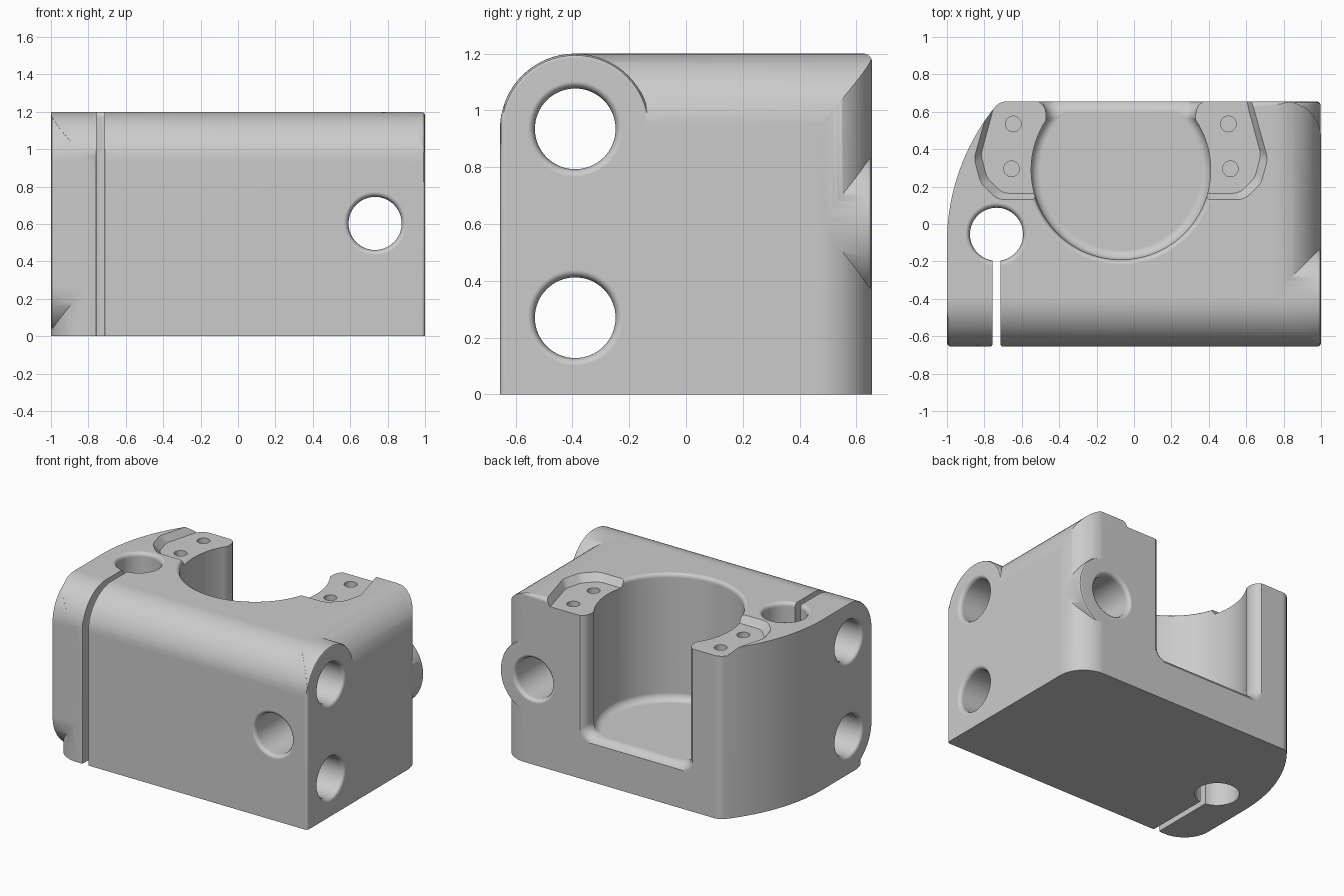
import bpy, bmesh, math
from mathutils import Vector

cube = bpy.data.objects.get("Cube")
if cube:
    bpy.data.objects.remove(cube)

W, D, H = 1.0, 0.655, 1.2      # half width, half depth, height
R = 0.265                      # large edge rounding, shared by the bosses
CORNER = 0.195                 # rounding of the upright corners
HOLE = 0.142
BORE = (-0.07, 0.29)
BORE_R, FLOOR = 0.48, 0.31

metal = bpy.data.materials.new("plain grey metal")
metal.use_nodes = True
metal.diffuse_color = (0.6, 0.6, 0.6, 1)
metal.node_tree.nodes["Principled BSDF"].inputs["Base Color"].default_value = (0.6, 0.6, 0.6, 1)


def place(axis, u, v, t):
    return {"x": (t, u, v), "y": (u, t, v), "z": (u, v, t)}[axis]


def loft(name, axis, sections):
    """Closed solid through (position, 2D outline) sections along an axis."""
    bm = bmesh.new()
    rings = [[bm.verts.new(place(axis, u, v, t)) for u, v in pts] for t, pts in sections]
    n = len(rings[0])
    for a, b in zip(rings, rings[1:]):
        for i in range(n):
            j = (i + 1) % n
            bm.faces.new((a[i], a[j], b[j], b[i]))
    bm.faces.new(rings[0])
    bm.faces.new(rings[-1])
    bmesh.ops.recalc_face_normals(bm, faces=bm.faces)
    mesh = bpy.data.meshes.new(name)
    bm.to_mesh(mesh)
    bm.free()
    mesh.materials.append(metal)
    obj = bpy.data.objects.new(name, mesh)
    bpy.context.collection.objects.link(obj)
    return obj


def prism(name, axis, pts, a, b):
    return loft(name, axis, [(a, pts), (b, pts)])


def circle(centre, r, stretch=0.0, n=64):
    """Circle, or an upright stadium when stretched upwards."""
    pts = []
    for i in range(n):
        a = 2 * math.pi * i / n
        u, v = centre[0] + r * math.cos(a), centre[1] + r * math.sin(a)
        if stretch and i == 0:
            pts += [(u, v), (u, v + stretch)]
        elif stretch and i == n // 2:
            pts += [(u, v + stretch), (u, v)]
        else:
            pts.append((u, v + (stretch if i < n // 2 else 0)))
    return pts


def rounded(corners, seg=16):
    """Polygon from (u, v, radius) corners."""
    pts, n = [], len(corners)
    for i, (u, v, r) in enumerate(corners):
        p = Vector((u, v))
        if r == 0:
            pts.append((u, v))
            continue
        a = (Vector(corners[i - 1][:2]) - p).normalized()
        b = (Vector(corners[(i + 1) % n][:2]) - p).normalized()
        half = a.angle(b) / 2
        c = p + (a + b).normalized() * r / math.sin(half)
        t = r / math.tan(half)
        s, e = p + a * t - c, p + b * t - c
        sweep = math.pi - 2 * half
        for k in range(seg + 1):
            f = k / seg
            q = c + (s * math.sin((1 - f) * sweep) + e * math.sin(f * sweep)) / math.sin(sweep)
            pts.append((q.x, q.y))
    return pts


def apply_boolean(target, tool, operation):
    tool.hide_render = True
    mod = target.modifiers.new("cut", "BOOLEAN")
    mod.operation, mod.object, mod.solver = operation, tool, "EXACT"
    bpy.context.view_layer.objects.active = target
    bpy.ops.object.modifier_apply(modifier=mod.name)
    bpy.data.objects.remove(tool)


# Body: plan outline with a bowed left side, trimmed by side and front profiles
bow = 1.156
plan = [(-W, -D, CORNER), (W, -D, 0.02), (W, D, CORNER), (-0.719, D, 0.08)]
for k in range(15):
    y = 0.6 - 0.7 * k / 14
    plan.append((-W + bow - math.sqrt(bow ** 2 - (y + 0.1) ** 2), y, 0))
body = prism("clamp_body", "z", rounded(plan), 0, H + 0.1)
side = rounded([(-D, -0.1, 0), (D, -0.1, 0), (D, H, 0.03), (-D, H, R)])
apply_boolean(body, prism("side_trim", "x", side, -1.2, 1.2), "INTERSECT")
front = rounded([(-1.2, -0.1, 0), (W, -0.1, 0), (W, H, R), (-1.2, H + 0.001, 0)])
apply_boolean(body, prism("front_trim", "y", front, -1, 1), "INTERSECT")

# Bosses that square off the rounded edges around the bolt holes
HY, HZ_LOW, HZ_TOP = -0.39, 0.27, 0.935
BX, BZ = 0.733, 0.603
br = R - 0.0005
EDGE = ((0, 0.016), (0.005, 0.006), (0.016, 0))


def boss(name, axis, centre, end, root, stretch=0.0):
    step = 1 if root > end else -1
    secs = [(end + step * d, circle(centre, br - inset, stretch)) for d, inset in EDGE]
    return loft(name, axis, secs + [(root, circle(centre, br, stretch))])


apply_boolean(body, boss("right_boss", "x", (HY, HZ_TOP), W - 0.0005, 0.6), "UNION")
apply_boolean(body, boss("left_boss", "x", (HY, HZ_LOW), -W + 0.0005, -0.6, HZ_TOP - HZ_LOW), "UNION")
apply_boolean(body, boss("back_boss", "y", (BX, BZ), D - 0.0005, 0.3), "UNION")

# Bolt holes with softened rims
RIM = ((-0.03, 0.027), (0, 0.027), (0.003, 0.016), (0.01, 0.007), (0.027, 0))


def bolt_hole(axis, centre, lo, hi):
    secs = [(lo + d, circle(centre, HOLE + f)) for d, f in RIM]
    secs += [(hi - d, circle(centre, HOLE + f)) for d, f in reversed(RIM)]
    apply_boolean(body, loft("hole_cutter", axis, secs), "DIFFERENCE")


for z in (HZ_LOW, HZ_TOP):
    bolt_hole("x", (HY, z), -W, W)
bolt_hole("y", (BX, BZ), -D, D)
PIN = (-0.735, -0.055)
bolt_hole("z", PIN, -0.06, H)

# Clamping slot from the front into the upright hole
sw = 0.021
slot = [(sw + 0.01, -0.7), (sw + 0.01, -D), (sw + 0.003, -D + 0.004), (sw, -D + 0.012), (sw, PIN[1])]
slot = [(PIN[0] + x, y) for x, y in slot] + [(PIN[0] - x, y) for x, y in reversed(slot)]
apply_boolean(body, prism("slot_cutter", "z", slot, -0.1, 1.3), "DIFFERENCE")

# Large blind bore with a filleted floor and softened rim
fil = 0.05
secs = []
for k in range(9):
    a = math.pi / 2 * k / 8
    secs.append((FLOOR + fil * (1 - math.cos(a)), circle(BORE, BORE_R - fil + fil * math.sin(a), n=96)))
secs += [(H - d, circle(BORE, BORE_R + f, n=96)) for d, f in reversed(RIM)]
apply_boolean(body, loft("bore_cutter", "z", secs), "DIFFERENCE")

# Back opening, flared towards the back face
secs = []
for y, o in ((0.45, 0), (0.59, 0), (0.615, 0.005), (0.638, 0.017), (D, 0.04), (0.7, 0.045)):
    h, z = 0.4 + o, FLOOR + 0.001 - o
    u = [(BORE[0] - h, z, 0.07), (BORE[0] + h, z, 0.07), (BORE[0] + h, 1.4, 0), (BORE[0] - h, 1.4, 0)]
    secs.append((y, rounded(u, 8)))
apply_boolean(body, loft("opening_cutter", "y", secs), "DIFFERENCE")

# Recessed seats beside the bore, mirrored, each with two small screw holes
SEAT = H - 0.05
outline = [(-0.74, 0.76, 0), (-0.785, 0.6, 0.1), (-0.855, 0.35, 0.1), (-0.82, 0.22, 0.1),
           (-0.73, 0.13, 0.1), (-0.4, 0.13, 0), (-0.4, 0.76, 0)]
outer = rounded(outline, 6)
ax, ay = -0.45, 0.7
inner = [(ax + (x - ax) * 0.91, ay + (y - ay) * 0.94 + (0.05 if y > 0.7 else 0)) for x, y in outer]
for flip in (False, True):
    def mir(pts):
        return [(2 * BORE[0] - x, y) for x, y in pts] if flip else pts
    seat = loft("seat_cutter", "z", [(SEAT, mir(inner)), (H, mir(outer)), (H + 0.05, mir(outer))])
    apply_boolean(body, seat, "DIFFERENCE")
    for c in ((-0.645, 0.535), (-0.655, 0.295)):
        screw = prism("screw_cutter", "z", mir(circle(c, 0.042, n=24)), SEAT - 0.05, H)
        apply_boolean(body, screw, "DIFFERENCE")

# Smooth curved surfaces, keep edges crisp and flats flat
bpy.ops.object.select_all(action="DESELECT")
body.select_set(True)
bpy.context.view_layer.objects.active = body
bpy.ops.object.shade_smooth_by_angle(angle=math.radians(32))
weighted = body.modifiers.new("flat_normals", "WEIGHTED_NORMAL")
weighted.keep_sharp = True
